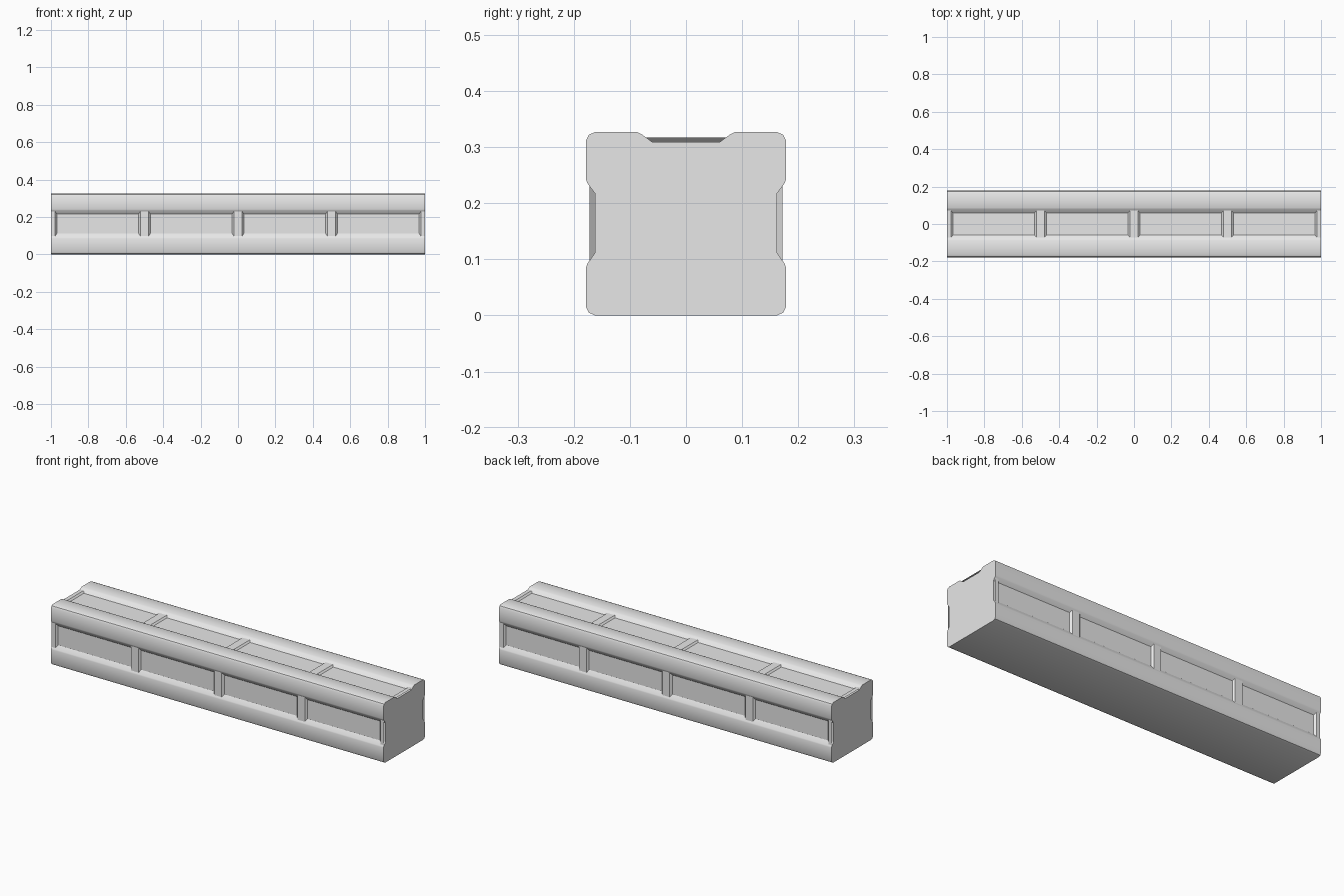
import bpy
import bmesh
from math import radians
from mathutils import Vector

cube = bpy.data.objects.get("Cube")
if cube:
    bpy.data.objects.remove(cube, do_unlink=True)

grey = bpy.data.materials.new("light grey")
grey.use_nodes = True
colour = (0.8, 0.8, 0.8, 1)
grey.diffuse_color = colour
grey.node_tree.nodes["Principled BSDF"].inputs["Base Color"].default_value = colour


def finish(bm, name):
    mesh = bpy.data.meshes.new(name)
    bm.to_mesh(mesh)
    bm.free()
    mesh.materials.append(grey)
    obj = bpy.data.objects.new(name, mesh)
    bpy.context.collection.objects.link(obj)
    return obj


# Beam: mirrored cross-section with a groove in the top and both sides
half = [(0.162, 0), (0.173, 0.005), (0.178, 0.015),
        (0.178, 0.086), (0.176, 0.092), (0.162, 0.112),
        (0.162, 0.217), (0.176, 0.236), (0.178, 0.242),
        (0.178, 0.312), (0.173, 0.322), (0.162, 0.327),
        (0.087, 0.327), (0.079, 0.323), (0.06, 0.309)]
section = half + [(-y, z) for y, z in reversed(half)]

bm = bmesh.new()
end = bm.faces.new([bm.verts.new((-1, y, z)) for y, z in section])
grown = bmesh.ops.extrude_face_region(bm, geom=[end], use_keep_orig=True)
bmesh.ops.translate(bm, vec=(2, 0, 0),
                    verts=[v for v in grown["geom"] if isinstance(v, bmesh.types.BMVert)])
bmesh.ops.recalc_face_normals(bm, faces=bm.faces)
beam = finish(bm, "grooved_beam")
bpy.context.view_layer.objects.active = beam
beam.select_set(True)
bpy.ops.object.shade_smooth_by_angle(angle=radians(32))
beam.select_set(False)

# Raised ribs crossing each groove; the end ribs are open half ribs
MID = 0.1645
grooves = {
    "top": (lambda x, u, h: (x, u, h), Vector((0, 0, 1)), 0.309, 0.317, 0.06, 0.071),
    "left": (lambda x, u, h: (x, h, MID + u), Vector((0, 1, 0)), 0.162, 0.172, 0.0525, 0.067),
    "right": (lambda x, u, h: (x, -h, MID + u), Vector((0, -1, 0)), 0.162, 0.172, 0.0525, 0.067),
}
for side, (place, outward, floor, crest, short, long) in grooves.items():
    for i in range(5):
        centre = -1 + i * 0.5
        strip = [(-0.031, floor, short), (-0.022, crest, long),
                 (0.022, crest, long), (0.031, floor, short)]
        if i == 0:
            strip = [(0, crest, long)] + strip[2:]
        elif i == 4:
            strip = strip[:2] + [(0, crest, long)]
        bm = bmesh.new()
        rows = [[bm.verts.new(place(centre + dx, s * u, h)) for s in (-1, 1)]
                for dx, h, u in strip]
        for a, b in zip(rows, rows[1:]):
            face = bm.faces.new((a[0], b[0], b[1], a[1]))
            face.normal_update()
            if face.normal.dot(outward) < 0:
                face.normal_flip()
        finish(bm, f"{side}_rib_{i + 1}")
